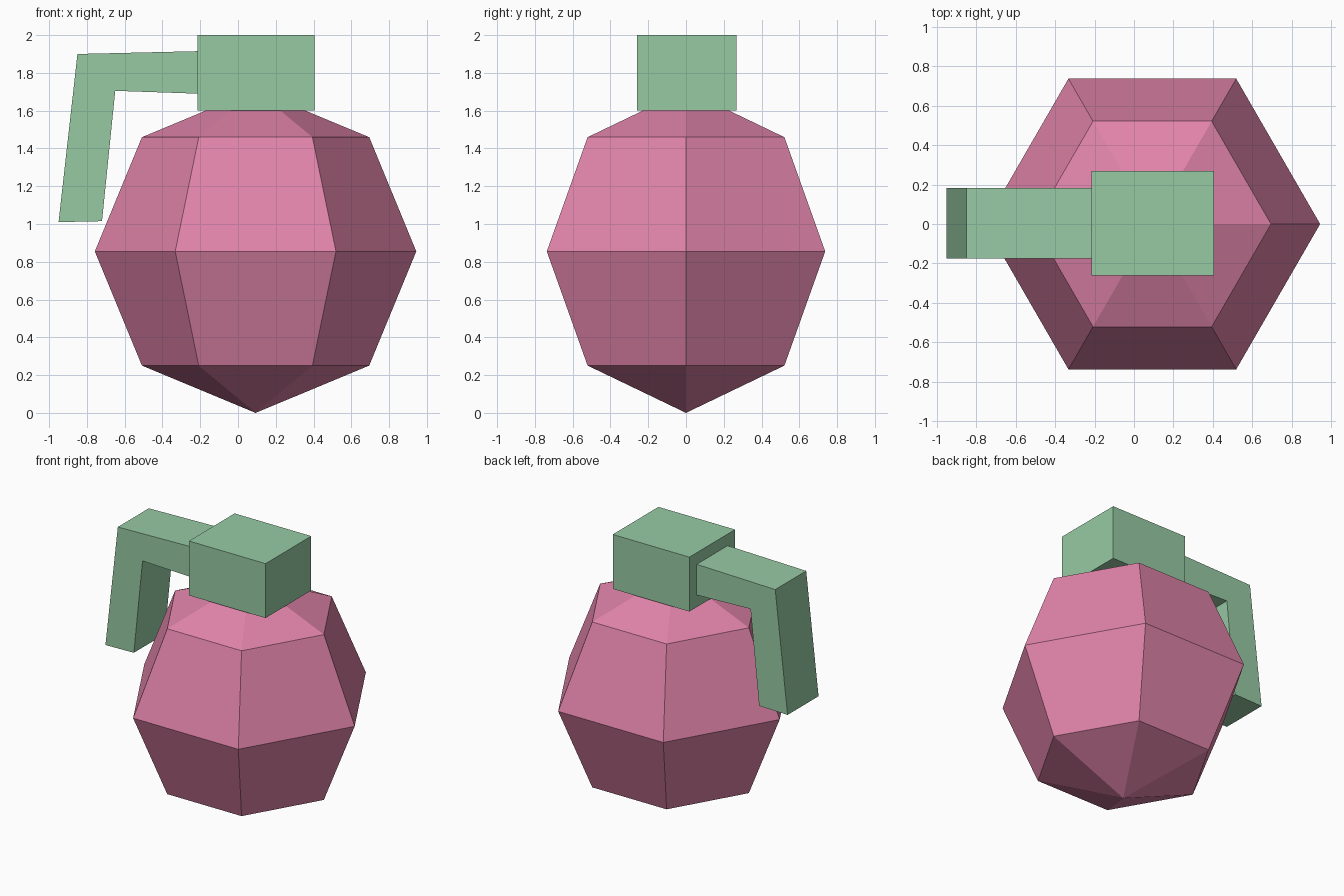
import bpy, bmesh, math
from mathutils import Matrix

if "Cube" in bpy.data.objects:
    bpy.data.objects.remove(bpy.data.objects["Cube"])


def material(name, color):
    m = bpy.data.materials.new(name)
    m.diffuse_color = (*color, 1)
    m.use_nodes = True
    m.node_tree.nodes["Principled BSDF"].inputs["Base Color"].default_value = m.diffuse_color
    return m


def finish(bm, name, mat):
    bmesh.ops.recalc_face_normals(bm, faces=bm.faces)
    me = bpy.data.meshes.new(name)
    bm.to_mesh(me)
    bm.free()
    me.materials.append(mat)
    ob = bpy.data.objects.new(name, me)
    bpy.context.collection.objects.link(ob)
    return ob


def extruded_profile(name, points, y0, y1, mat):
    """Side outline in x, z pulled from y0 to y1."""
    bm = bmesh.new()
    face = bm.faces.new([bm.verts.new((x, y0, z)) for x, z in points])
    new = bmesh.ops.extrude_face_region(bm, geom=[face], use_keep_orig=True)["geom"]
    verts = [v for v in new if isinstance(v, bmesh.types.BMVert)]
    bmesh.ops.translate(bm, verts=verts, vec=(0, y1 - y0, 0))
    return finish(bm, name, mat)


pink = material("pink", (0.75, 0.23, 0.40))
green = material("sage green", (0.31, 0.59, 0.37))

# Faceted six-sided body, flat faces to front and back
bm = bmesh.new()
bmesh.ops.create_uvsphere(
    bm, u_segments=6, v_segments=4, radius=1,
    matrix=Matrix.Translation((0.093, 0, 0.855))
    @ Matrix.Diagonal((0.851, 0.851, 0.855, 1))
    @ Matrix.Rotation(math.radians(30), 4, 'Z'))
finish(bm, "body", pink)

# Block cap on top
extruded_profile("cap", [(-0.215, 1.602), (0.405, 1.602), (0.405, 2), (-0.215, 2)],
                 -0.26, 0.268, green)

# Bent lever hanging from the cap
extruded_profile("lever", [(-0.21, 1.69), (-0.21, 1.915), (-0.85, 1.9), (-0.95, 1.01),
                           (-0.72, 1.015), (-0.65, 1.705)], -0.175, 0.183, green)
